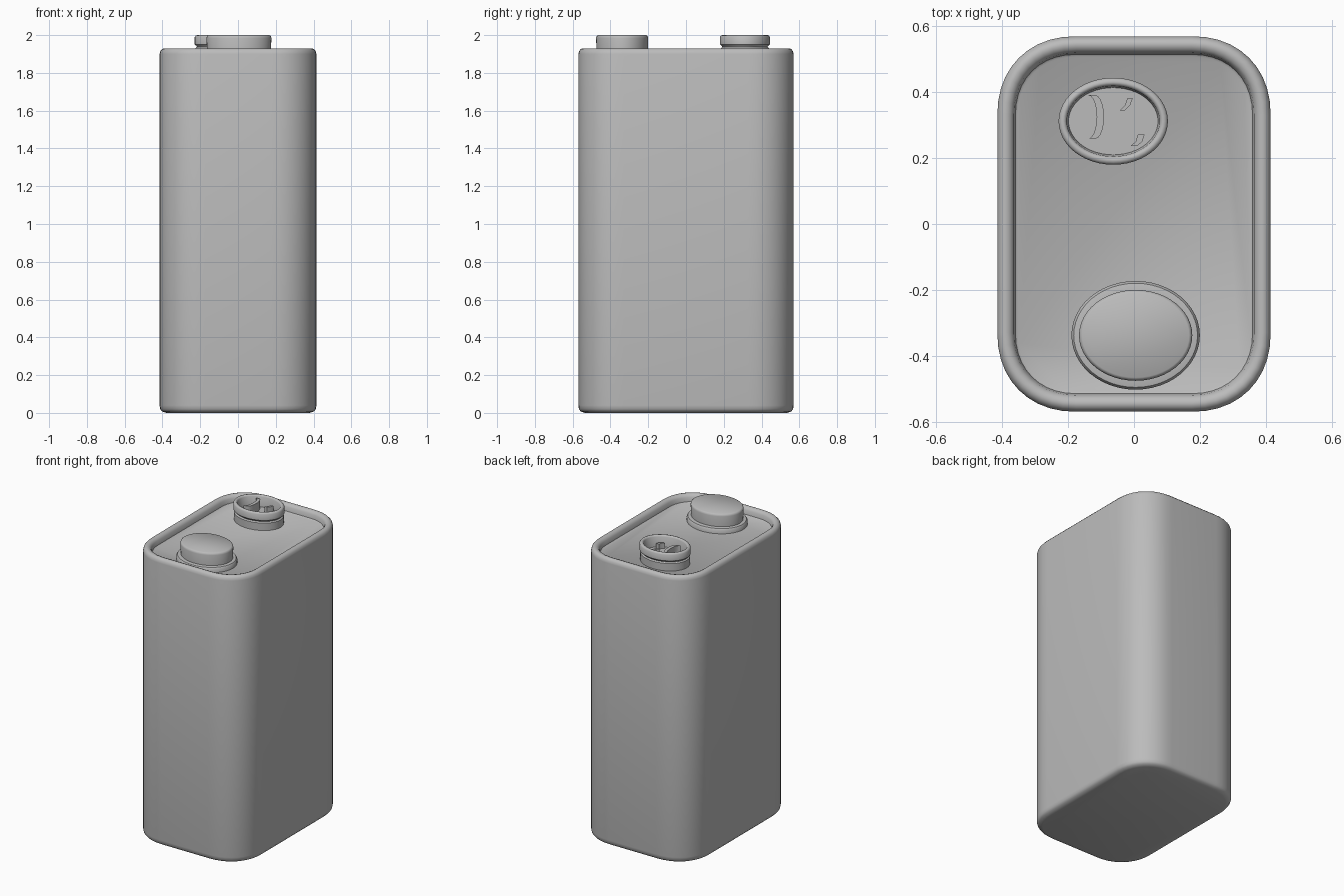
import bpy
import bmesh
from math import cos, sin, pi, copysign

cube = bpy.data.objects.get("Cube")
if cube:
    bpy.data.objects.remove(cube, do_unlink=True)

grey = bpy.data.materials.new("casing grey")
grey.use_nodes = True
colour = (0.5, 0.5, 0.5, 1)
grey.diffuse_color = colour
grey.node_tree.nodes["Principled BSDF"].inputs["Base Color"].default_value = colour


def rounded_outline(hx, hy, r, steps=10):
    """Rounded rectangle with slightly squared corner arcs."""
    pts = []
    for k, (sx, sy) in enumerate([(1, 1), (-1, 1), (-1, -1), (1, -1)]):
        for i in range(steps + 1):
            a = (k + i / steps) * pi / 2
            c, s = [copysign(abs(f(a)) ** 0.92, f(a)) for f in (cos, sin)]
            pts.append((sx * (hx - r) + r * c, sy * (hy - r) + r * s))
    return pts


def oval(cx, cy, rx, ry, steps=48):
    return [(cx + rx * cos(2 * pi * i / steps), cy + ry * sin(2 * pi * i / steps))
            for i in range(steps)]


def loft(name, rings, angle=0.7):
    """Skin a stack of (outline, height) rings and cap both ends."""
    bm = bmesh.new()
    loops = [[bm.verts.new((x, y, z)) for x, y in pts] for pts, z in rings]
    n = len(loops[0])
    for low, high in zip(loops, loops[1:]):
        for i in range(n):
            j = (i + 1) % n
            bm.faces.new((low[i], low[j], high[j], high[i]))
    bm.faces.new(loops[0][::-1])
    bm.faces.new(loops[-1])
    bmesh.ops.recalc_face_normals(bm, faces=bm.faces)
    mesh = bpy.data.meshes.new(name)
    bm.to_mesh(mesh)
    bm.free()
    mesh.materials.append(grey)
    obj = bpy.data.objects.new(name, mesh)
    bpy.context.collection.objects.link(obj)
    bpy.ops.object.select_all(action='DESELECT')
    obj.select_set(True)
    bpy.context.view_layer.objects.active = obj
    bpy.ops.object.shade_smooth_by_angle(angle=angle)
    return obj


# Casing: rounded bottom edge, rolled top rim, recessed top plate
HX, HY, R = 0.415, 0.57, 0.24
casing = [(0.035, 0.0), (0.012, 0.008), (0.003, 0.02), (0, 0.04),
          (0, 1.9), (0.004, 1.916), (0.014, 1.927), (0.026, 1.93),
          (0.04, 1.925), (0.05, 1.912), (0.055, 1.885), (0.062, 1.88)]
loft("casing", [(rounded_outline(HX - d, HY - d, R - d), z) for d, z in casing])

# Front terminal: solid button on a low flange
BX, BY = 0.005, -0.338
flange = [(0.195, 0.165, 1.87), (0.195, 0.165, 1.902), (0.188, 0.158, 1.912),
          (0.172, 0.142, 1.915)]
loft("front_terminal_flange", [(oval(BX, BY, a, b), z) for a, b, z in flange])
button = [(0.168, 0.135, 1.89), (0.172, 0.138, 1.985), (0.169, 0.135, 1.995),
          (0.162, 0.128, 2.0)]
loft("front_terminal_button", [(oval(BX, BY, a, b), z) for a, b, z in button])

# Back terminal: hollow cup with a grooved side
CX, CY = -0.063, 0.312
cup = [(0.0, 1.87), (0.0, 1.93), (-0.008, 1.937), (-0.004, 1.944), (0.004, 1.95),
       (0.004, 1.99), (-0.002, 1.998), (-0.01, 2.0), (-0.016, 1.998),
       (-0.021, 1.99), (-0.026, 1.925)]
loft("back_terminal_cup", [(oval(CX, CY, 0.162 + d, 0.128 + d), z) for d, z in cup])


# Bent contact leaves inside the cup
def leaf(name, path, width, low, high):
    outline = [(x - width, y) for x, y in path] + [(x + width, y) for x, y in path[::-1]]
    loft(name, [(outline, low), (outline, high)])


curve = [(-0.128 + 0.026 * cos(t * pi / 10), 0.325 + 0.066 * sin(t * pi / 10))
         for t in range(-5, 6)]
leaf("left_contact_leaf", curve, 0.011, 1.91, 1.985)
leaf("back_contact_leaf", [(-0.035, 0.345), (-0.02, 0.36), (-0.012, 0.382)], 0.008, 1.91, 1.97)
leaf("front_contact_leaf", [(0.0, 0.237), (0.015, 0.25), (0.022, 0.272)], 0.01, 1.91, 1.96)
